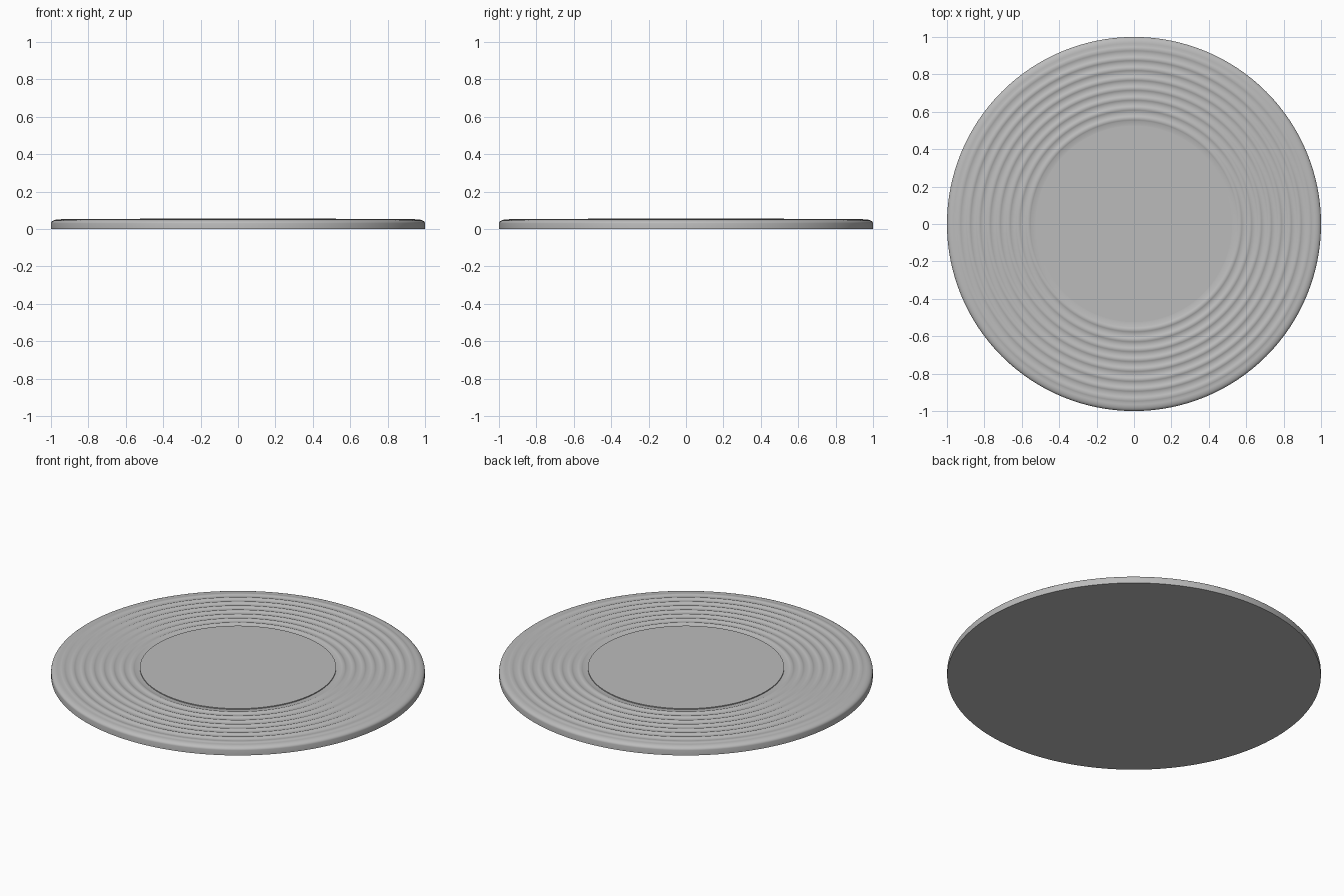
import bpy, bmesh, math

if "Cube" in bpy.data.objects:
    bpy.data.objects.remove(bpy.data.objects["Cube"])

SEG = 128

# Mid grey finish shared by both parts
GREY = bpy.data.materials.new("mid_grey")
GREY.diffuse_color = (0.5, 0.5, 0.5, 1.0)
GREY.use_nodes = True
GREY.node_tree.nodes["Principled BSDF"].inputs["Base Color"].default_value = GREY.diffuse_color

def lathe(name, profile):
    """Revolve (radius, z) points around z; end points are closed with flat caps."""
    bm = bmesh.new()
    rings = []
    for r, z in profile:
        rings.append([bm.verts.new((r * math.cos(2 * math.pi * i / SEG),
                                    r * math.sin(2 * math.pi * i / SEG), z))
                      for i in range(SEG)])
    for a, b in zip(rings, rings[1:]):
        for i in range(SEG):
            j = (i + 1) % SEG
            bm.faces.new((a[i], a[j], b[j], b[i]))
    bm.faces.new(rings[0][::-1])
    bm.faces.new(rings[-1])
    bmesh.ops.recalc_face_normals(bm, faces=bm.faces)
    me = bpy.data.meshes.new(name)
    bm.to_mesh(me)
    bm.free()
    me.materials.append(GREY)
    ob = bpy.data.objects.new(name, me)
    bpy.context.collection.objects.link(ob)
    bpy.ops.object.select_all(action='DESELECT')
    ob.select_set(True)
    bpy.context.view_layer.objects.active = ob
    bpy.ops.object.shade_smooth_by_angle(angle=math.radians(30))
    return ob

# Disc body: straight wall and rounded rim
profile = [(1.0, 0.0), (1.0, 0.03)]
for k in range(1, 7):
    a = math.radians(15 * k)
    profile.append((0.965 + 0.035 * math.cos(a), 0.03 + 0.02 * math.sin(a)))

# Concentric rounded ridges with flat valleys between them
PITCH, FIRST, HALF, BASE, STEPS = 0.053, 0.937, 0.016, 0.0495, 6
for n in range(8):
    height = 0.0035 if n == 0 else 0.005
    for k in range(STEPS + 1):
        t = 1 - 2 * k / STEPS
        profile.append((FIRST - PITCH * n + HALF * t, BASE + height * (1 - t * t)))
profile.append((0.52, BASE))
lathe("ridged_disc", profile)

# Slightly raised flat centre
lathe("centre_pad", [(0.525, 0.04), (0.525, 0.055)])
